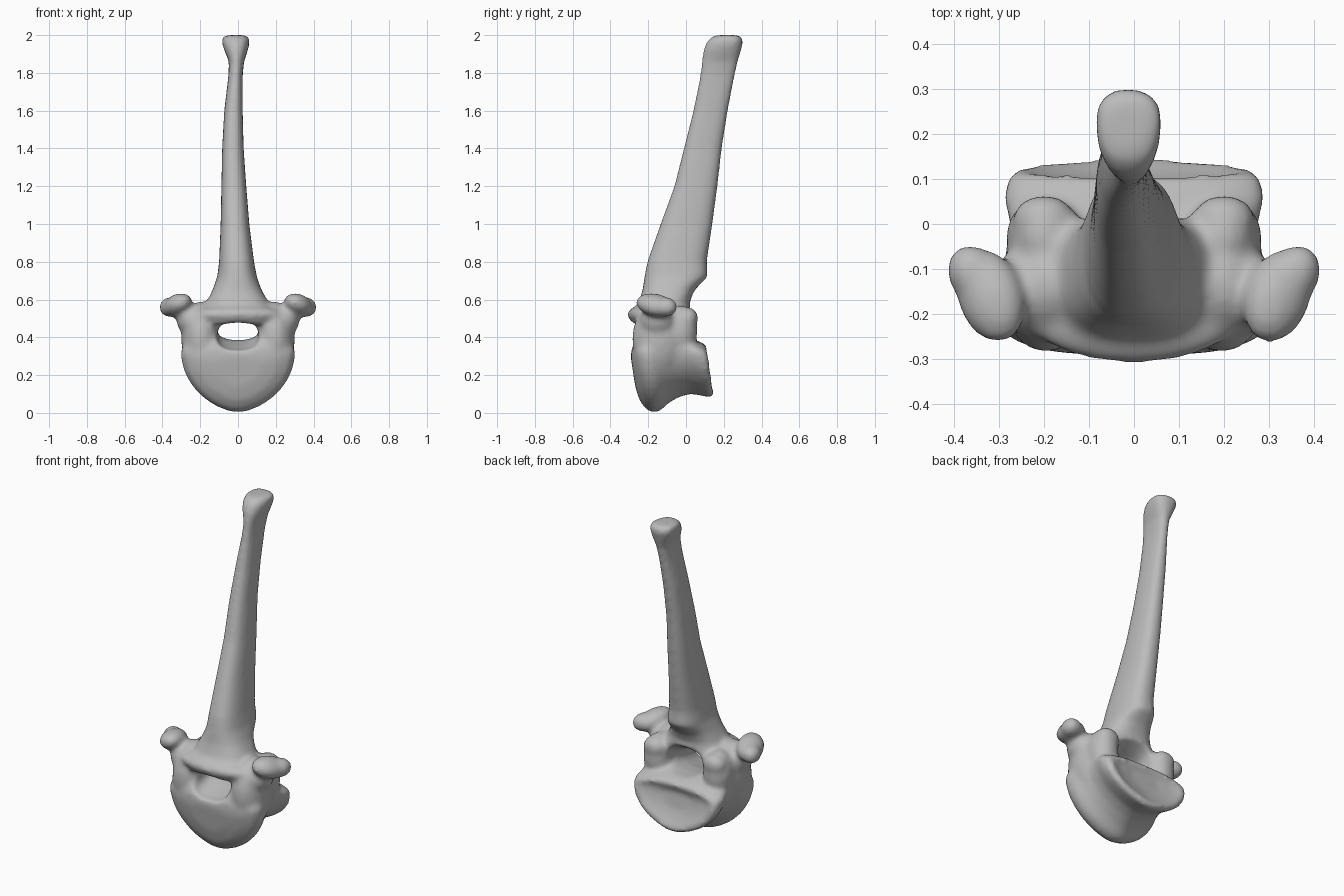
import bpy, bmesh
from math import cos, sin, pi, copysign
from mathutils import Vector, Matrix, Euler

if "Cube" in bpy.data.objects:
    bpy.data.objects.remove(bpy.data.objects["Cube"])

bone = bpy.data.materials.new("bone grey")
bone.use_nodes = True
grey = (0.5, 0.5, 0.5, 1)
bone.diffuse_color = grey
bone.node_tree.nodes["Principled BSDF"].inputs["Base Color"].default_value = grey

SIDES = 40


def power(v, e):
    return copysign(abs(v) ** e, v)


def loft(bm, rings):
    """Skin a row of closed rings and cap both ends."""
    rows = [[bm.verts.new(p) for p in ring] for ring in rings]
    for a, b in zip(rows, rows[1:]):
        for i in range(SIDES):
            j = (i + 1) % SIDES
            bm.faces.new((a[i], a[j], b[j], b[i]))
    bm.faces.new(rows[0][::-1])
    bm.faces.new(rows[-1])


def knob(bm, centre, radii, turn=(0, 0, 0)):
    """Ellipsoid lump."""
    m = Matrix.LocRotScale(Vector(centre), Euler(turn), Vector(radii))
    bmesh.ops.create_icosphere(bm, subdivisions=4, radius=1, matrix=m)


def mesh_object(name, bm):
    bmesh.ops.recalc_face_normals(bm, faces=bm.faces)
    me = bpy.data.meshes.new(name)
    bm.to_mesh(me)
    bm.free()
    ob = bpy.data.objects.new(name, me)
    bpy.context.collection.objects.link(ob)
    return ob


angles = [2 * pi * i / SIDES for i in range(SIDES)]
bm = bmesh.new()

# Body: heart-shaped sections from front to back (y, half width, bottom, top)
body = [(-.278, .13, .14, .30), (-.266, .21, .065, .35), (-.24, .275, .02, .39),
        (-.205, .302, 0, .41), (-.165, .302, .01, .41), (-.11, .285, .055, .42),
        (-.05, .272, .085, .42), (.01, .275, .1, .41), (.07, .29, .09, .39),
        (.115, .285, .08, .37), (.135, .255, .105, .35), (.115, .2, .15, .33),
        (.1, .1, .2, .3)]
rings = []
for y, w, low, high in body:
    mid = low + 0.78 * (high - low)
    ring = []
    for a in angles:
        z = mid + sin(a) * (high - mid if sin(a) > 0 else mid - low)
        x = w * power(cos(a), 1.2 if sin(a) < 0 else 0.8)
        ring.append((x, y - 0.15 * (z - 0.2), z))
    rings.append(ring)
loft(bm, rings)

# Long spine: sections going up (z, left edge, right edge, front, back)
spine = [(.47, -.23, .23, -.29, .03), (.53, -.2, .2, -.28, .03),
         (.59, -.165, .16, -.25, .02), (.65, -.135, .125, -.23, .045),
         (.72, -.11, .1, -.22, .115), (.8, -.1, .085, -.205, .11),
         (1, -.092, .06, -.135, .14), (1.2, -.088, .044, -.062, .167),
         (1.4, -.084, .03, -.012, .19), (1.6, -.073, .025, .038, .222),
         (1.78, -.052, .025, .073, .258), (1.86, -.05, .034, .083, .275),
         (1.92, -.078, .058, .092, .292), (1.965, -.096, .071, .11, .303),
         (1.99, -.092, .066, .135, .295), (2, -.065, .045, .16, .275)]
rings = []
for z, x0, x1, y0, y1 in spine:
    flare = max(0, (z - 1.75) / 0.25)
    ring = []
    for a in angles:
        s = power(sin(a), 0.8)
        narrow = 1 - 0.25 * flare * (1 - s) / 2
        ring.append(((x0 + x1) / 2 + (x1 - x0) / 2 * power(cos(a), 0.8) * narrow,
                     (y0 + y1) / 2 + (y1 - y0) / 2 * s, z))
    rings.append(ring)
loft(bm, rings)

# Arch walls and side wings, the same on both sides
for s in (-1, 1):
    knob(bm, (s * .195, -.14, .39), (.105, .145, .2))
    knob(bm, (s * .2, -.03, .43), (.085, .09, .14))
    knob(bm, (s * .2, .01, .5), (.07, .055, .06))
    knob(bm, (s * .24, -.15, .49), (.085, .095, .085), (0, s * -.5, 0))
    knob(bm, (s * .32, -.16, .57), (.075, .11, .058), (-.25, s * .3, s * -.42))
    knob(bm, (s * .36, -.11, .56), (.056, .066, .053), (0, s * .3, s * -.4))
knob(bm, (0, -.2, .52), (.24, .11, .055))

vertebra = mesh_object("vertebra", bm)
vertebra.data.materials.append(bone)

# Canal: oval tunnel widening upward to the back (y, half width, bottom, top)
cut = bmesh.new()
canal = [(-.4, .118, .32, .475), (-.25, .112, .335, .478), (-.12, .107, .375, .485),
         (-.04, .112, .385, .52), (.03, .122, .385, .56), (.14, .135, .38, .58)]
loft(cut, [[(w * power(cos(a), .8), y, (lo + hi) / 2 + (hi - lo) / 2 * power(sin(a), .8))
            for a in angles] for y, w, lo, hi in canal])
cutter = mesh_object("canal_cutter", cut)
cutter.hide_render = True

# Fuse the parts, cut the canal and soften the joins
bpy.ops.object.select_all(action='DESELECT')
bpy.context.view_layer.objects.active = vertebra
vertebra.select_set(True)


def apply(kind, **settings):
    mod = vertebra.modifiers.new(kind, kind)
    for key, value in settings.items():
        setattr(mod, key, value)
    bpy.ops.object.modifier_apply(modifier=mod.name)


apply('REMESH', mode='VOXEL', voxel_size=0.011)
apply('BOOLEAN', operation='DIFFERENCE', object=cutter, solver='EXACT')
apply('REMESH', mode='VOXEL', voxel_size=0.011)
apply('SMOOTH', factor=0.5, iterations=14)
bpy.data.objects.remove(cutter)

for p in vertebra.data.polygons:
    p.material_index = 0
bpy.ops.object.shade_smooth()
